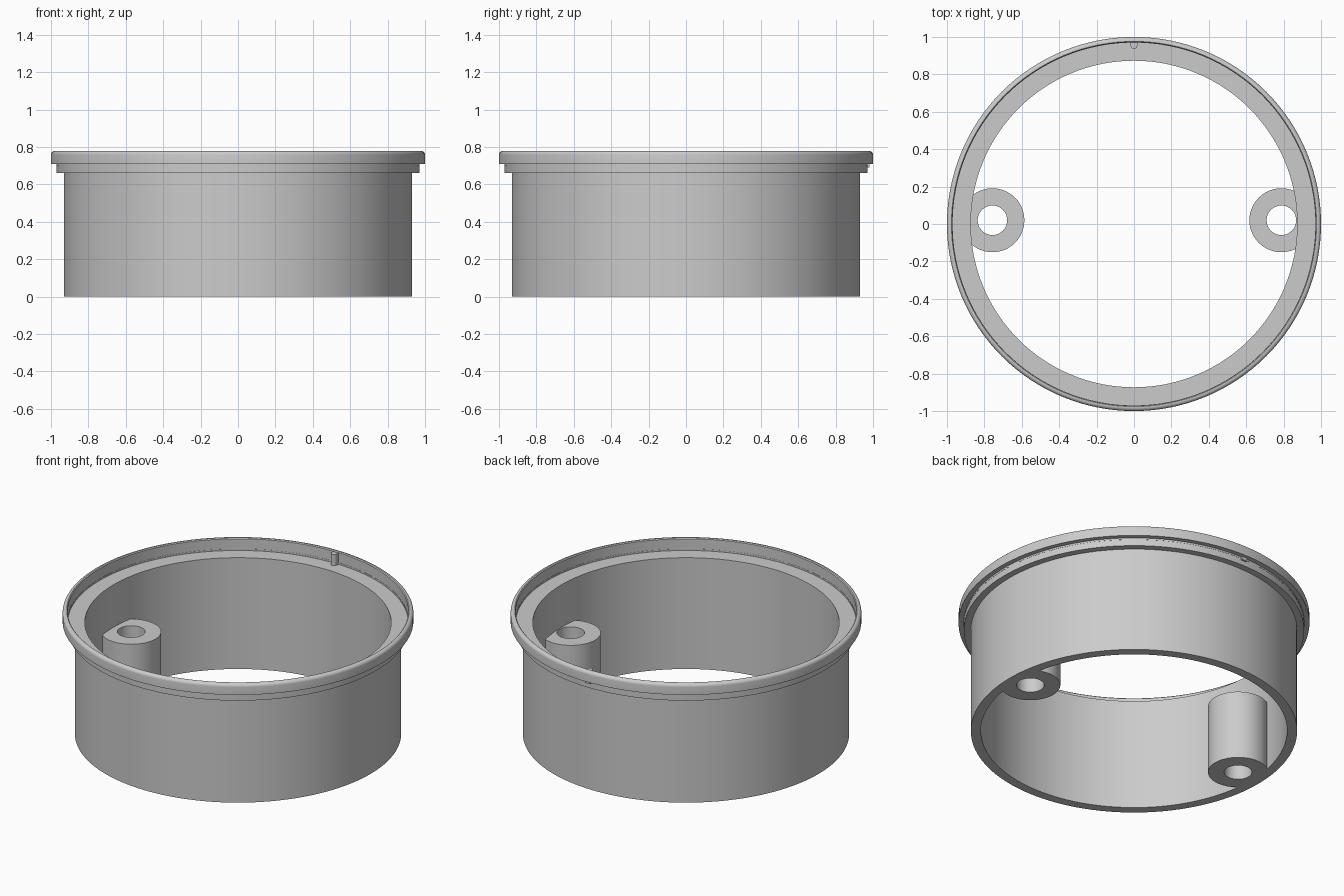
import bpy, bmesh, math
from mathutils import Matrix

if "Cube" in bpy.data.objects:
    bpy.data.objects.remove(bpy.data.objects["Cube"])

grey = bpy.data.materials.new("plain grey")
grey.diffuse_color = (0.6, 0.6, 0.6, 1)
grey.use_nodes = True
grey.node_tree.nodes["Principled BSDF"].inputs["Base Color"].default_value = grey.diffuse_color


def add_object(name, bm):
    bmesh.ops.recalc_face_normals(bm, faces=bm.faces)
    mesh = bpy.data.meshes.new(name)
    bm.to_mesh(mesh)
    bm.free()
    mesh.materials.append(grey)
    ob = bpy.data.objects.new(name, mesh)
    bpy.context.collection.objects.link(ob)
    return ob


def lathe(name, profile, steps=128):
    """Revolve a closed (radius, z) profile around the z axis."""
    bm = bmesh.new()
    rings = []
    for i in range(steps):
        a = 2 * math.pi * i / steps
        rings.append([bm.verts.new((r * math.cos(a), r * math.sin(a), z)) for r, z in profile])
    n = len(profile)
    for i in range(steps):
        p, q = rings[i], rings[(i + 1) % steps]
        for j in range(n):
            k = (j + 1) % n
            bm.faces.new((p[j], q[j], q[k], p[k]))
    return add_object(name, bm)


def cylinder(name, x, y, radius, z0, z1, steps=48):
    bm = bmesh.new()
    bmesh.ops.create_cone(bm, cap_ends=True, segments=steps, radius1=radius, radius2=radius,
                          depth=z1 - z0, matrix=Matrix.Translation((x, y, (z0 + z1) / 2)))
    return add_object(name, bm)


def combine(target, other, operation):
    mod = target.modifiers.new(other.name, 'BOOLEAN')
    mod.operation, mod.object, mod.solver = operation, other, 'EXACT'
    other.hide_render = True
    other.hide_set(True)


# Wall, stepped flange and rounded rim as one turned profile
rim_round = [(0.98 + 0.02 * math.cos(a), 0.758 + 0.02 * math.sin(a))
             for a in (math.radians(d) for d in range(0, 91, 18))]
profile = [(0.873, 0), (0.93, 0), (0.93, 0.66), (0.97, 0.66), (0.97, 0.71), (1.0, 0.71)]
profile += rim_round + [(0.976, 0.778), (0.971, 0.773), (0.971, 0.70), (0.873, 0.70)]
housing = lathe("ring_housing", profile)

# Two screw bosses fused into the wall, each with a through hole
for side, x in (("left", -0.757), ("right", 0.788)):
    radius = 0.171
    boss = cylinder(side + "_screw_boss", x, 0.02, radius, 0, 0.432)
    # trim the boss so it never reaches past the outer wall
    trim = cylinder(side + "_boss_trim", 0, 0, 0.91, -0.1, 0.6, 128)
    combine(boss, trim, 'INTERSECT')
    combine(housing, boss, 'UNION')
    hole = cylinder(side + "_screw_hole", x, 0.02, 0.079, -0.1, 0.6, 32)
    combine(housing, hole, 'DIFFERENCE')

# Two small round-nosed locating ribs on the inside of the rim
for number, degrees in ((1, 90), (2, 65)):
    bm = bmesh.new()
    arc = [math.radians(d) for d in range(90, 271, 20)]
    outline = [(0.954 + 0.018 * math.cos(a), 0.018 * math.sin(a)) for a in arc]
    outline += [(0.98, -0.018), (0.98, 0.018)]
    face = bm.faces.new([bm.verts.new((x, y, 0.69)) for x, y in outline])
    top = bmesh.ops.extrude_face_region(bm, geom=[face])
    bmesh.ops.translate(bm, vec=(0, 0, 0.08),
                        verts=[v for v in top["geom"] if isinstance(v, bmesh.types.BMVert)])
    bmesh.ops.rotate(bm, verts=bm.verts, matrix=Matrix.Rotation(math.radians(degrees), 3, 'Z'))
    combine(housing, add_object("locating_rib_%d" % number, bm), 'UNION')

# Bake the booleans, drop the helper solids and smooth the round surfaces
bpy.context.view_layer.update()
baked = bpy.data.meshes.new_from_object(
    housing.evaluated_get(bpy.context.evaluated_depsgraph_get()))
housing.modifiers.clear()
housing.data = baked
for ob in list(bpy.data.objects):
    if ob is not housing and ob.name != housing.name:
        bpy.data.objects.remove(ob)
bpy.context.view_layer.objects.active = housing
housing.select_set(True)
bpy.ops.object.shade_smooth_by_angle(angle=math.radians(30))
